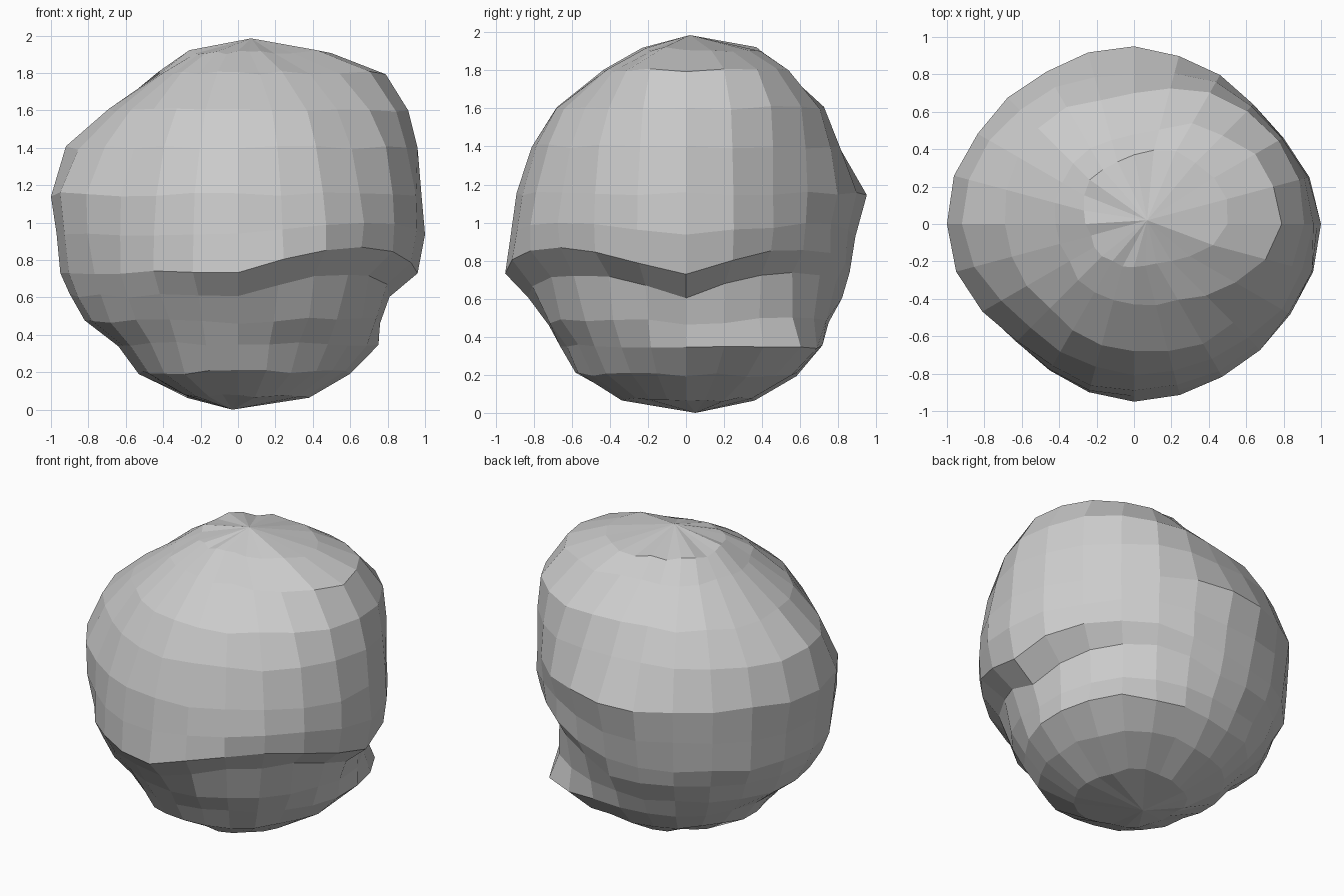
import bpy, bmesh, math, random

if "Cube" in bpy.data.objects:
    bpy.data.objects.remove(bpy.data.objects["Cube"])

random.seed(4)
SIDES = 24

# Boulder sections from bottom to top: height, ledge lift, then radii at
# right, back right, back, back left, left, front left, front, front right
SECTIONS = [
    (0.07, 0.00, .38, .40, .36, .32, .28, .31, .34, .36),
    (0.20, 0.00, .60, .66, .58, .56, .53, .56, .58, .58),
    (0.35, 0.00, .75, .84, .71, .71, .64, .66, .66, .67),
    (0.47, 0.02, .76, .79, .75, .80, .82, .76, .72, .76),
    (0.61, 0.12, .81, .80, .82, .86, .90, .83, .83, .82),
    (0.73, 0.13, .96, .88, .86, .91, .95, .88, .95, .94),
    (0.93, 0.06, 1.0, .90, .89, .94, .97, .90, .92, .95),
    (1.15, 0.00, .98, .90, .95, .95, 1.0, .89, .89, .93),
    (1.40, 0.00, .96, .90, .80, .86, .92, .79, .81, .87),
    (1.60, 0.00, .91, .85, .70, .72, .69, .64, .68, .76),
    (1.80, 0.00, .79, .68, .48, .46, .42, .41, .43, .53),
    (1.91, 0.00, .50, .47, .37, .33, .26, .23, .23, .29),
]


def smooth_radius(radii, t):
    """Closed smooth curve through the eight radii."""
    i = int(t)
    f = t - i
    a, b, c, d = (radii[(i + k) % 8] for k in (-1, 0, 1, 2))
    return b + 0.5 * f * (c - a + f * (2*a - 5*b + 4*c - d + f * (3*(b - c) + d - a)))


bm = bmesh.new()
rings = []
for height, lift, *radii in SECTIONS:
    ring = []
    for s in range(SIDES):
        ang = 2 * math.pi * s / SIDES
        r = smooth_radius(radii, 8 * s / SIDES)
        if s % 6:  # light chipping away from the main axes
            r += random.uniform(-0.014, 0.014)
        # overhanging ledge rises at the two right-hand corners
        z = height
        if math.cos(ang) > 0:
            z += lift * abs(math.sin(2 * ang))
        z += random.uniform(-0.012, 0.012)
        ring.append(bm.verts.new((r * math.cos(ang), r * math.sin(ang), z)))
    rings.append(ring)

# Side faces
for low, high in zip(rings, rings[1:]):
    for s in range(SIDES):
        n = (s + 1) % SIDES
        bm.faces.new((low[s], low[n], high[n], high[s]))

# Crown and base points
base = bm.verts.new((-0.03, 0.05, 0.0))
crown = bm.verts.new((0.07, 0.02, 1.985))
for s in range(SIDES):
    n = (s + 1) % SIDES
    bm.faces.new((rings[0][n], rings[0][s], base))
    bm.faces.new((rings[-1][s], rings[-1][n], crown))

bmesh.ops.recalc_face_normals(bm, faces=bm.faces)
mesh = bpy.data.meshes.new("boulder")
bm.to_mesh(mesh)
bm.free()
boulder = bpy.data.objects.new("boulder", mesh)
bpy.context.collection.objects.link(boulder)
